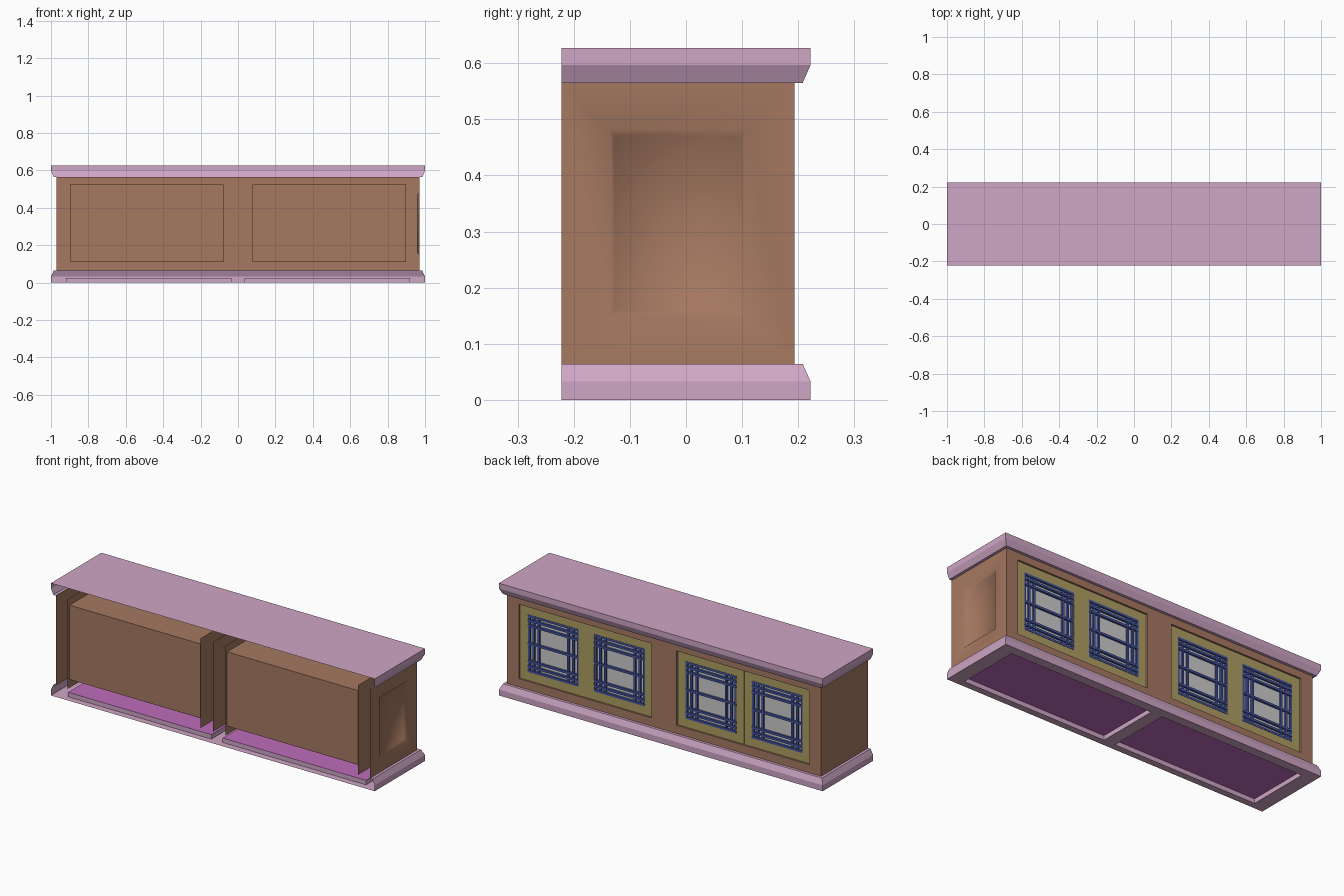
import bpy, bmesh

if "Cube" in bpy.data.objects:
    bpy.data.objects.remove(bpy.data.objects["Cube"])

def material(name, r, g, b):
    m = bpy.data.materials.new(name)
    m.diffuse_color = (r, g, b, 1)
    m.use_nodes = True
    m.node_tree.nodes["Principled BSDF"].inputs["Base Color"].default_value = m.diffuse_color
    return m

PINK = material("pink_trim", .62, .38, .56)
FLOOR = material("floor_magenta", .52, .15, .5)
BROWN = material("brown_wood", .38, .19, .12)
TAN = material("tan_wood", .42, .34, .12)
BLUE = material("blue_lattice", .06, .09, .36)

def build(name, verts, faces, mat=None, smooth=False):
    me = bpy.data.meshes.new(name)
    me.from_pydata(verts, [], faces)
    if mat:
        me.materials.append(mat)
    for p in me.polygons:
        p.use_smooth = smooth
    ob = bpy.data.objects.new(name, me)
    bpy.context.collection.objects.link(ob)
    return ob

def quads(name, quad_list, mat=None):
    """Mesh from separate four-corner faces."""
    verts = [v for q in quad_list for v in q]
    return build(name, verts, [tuple(range(i, i + 4)) for i in range(0, len(verts), 4)], mat)

def boxes(name, bounds, mat=None):
    """One mesh of axis-aligned boxes (x0, x1, y0, y1, z0, z1)."""
    bm = bmesh.new()
    for x0, x1, y0, y1, z0, z1 in bounds:
        vs = bmesh.ops.create_cube(bm, size=1)["verts"]
        for v in vs:
            v.co = (x1 if v.co.x > 0 else x0, y1 if v.co.y > 0 else y0, z1 if v.co.z > 0 else z0)
    ob = build(name, [], [], mat)
    bm.to_mesh(ob.data)
    bm.free()
    return ob

def flat_y(x0, x1, z0, z1, y):
    return [(x1, y, z0), (x0, y, z0), (x0, y, z1), (x1, y, z1)]

def flat_z(x0, x1, y0, y1, z):
    return [(x0, y0, z), (x1, y0, z), (x1, y1, z), (x0, y1, z)]

def flat_x(x, y0, y1, z0, z1):
    return [(x, y0, z0), (x, y1, z0), (x, y1, z1), (x, y0, z1)]

BACK, FACE = -.222, .193
LOW, HIGH = .064, .565
SIDE = .97
NX0, NX1, NZ0, NZ1 = .077, .897, .11, .525   # niche opening

def moulding(profile):
    """Sweep (x, y, z) profile points round three sides, open at the rear."""
    rows = [[(x, BACK, z), (x, y, z), (-x, y, z), (-x, BACK, z)] for x, y, z in profile]
    return [[a[i], a[i + 1], b[i + 1], b[i]] for a, b in zip(rows, rows[1:]) for i in range(3)]

# Top slab: hollow shell with a chamfered lower edge
quads("top_slab", moulding([(1, .222, .627), (1, .222, .597), (.985, .208, HIGH), (SIDE, FACE, HIGH)])
      + [flat_z(-1, 1, BACK, .222, .627)], PINK)

# Base plinth with two raised recesses in its underside
RX0, RX1, RY0, RY1, RZ = .035, .92, -.185, .17, .025
base = moulding([(SIDE, FACE, LOW), (.985, .208, LOW), (1, .222, .033), (1, .222, 0)])
for x0, x1 in ((-1, -RX1), (-RX0, RX0), (RX1, 1)):
    base.append(flat_z(x0, x1, BACK, .222, 0)[::-1])
for x0, x1 in ((-RX1, -RX0), (RX0, RX1)):
    base += [flat_z(x0, x1, BACK, RY0, 0)[::-1], flat_z(x0, x1, RY1, .222, 0)[::-1],
             flat_y(x0, x1, 0, RZ, RY0), flat_y(x0, x1, 0, RZ, RY1)[::-1],
             flat_x(x0, RY0, RY1, 0, RZ), flat_x(x1, RY0, RY1, 0, RZ)[::-1]]
quads("base_plinth", base, PINK)
quads("base_floor", [flat_z(x0, x1, RY0, RY1, RZ)[::-1]
                     for x0, x1 in ((-RX1, -RX0), (RX0, RX1))], FLOOR)

# Face frame around the two niches
frame = [flat_y(-SIDE, SIDE, LOW, NZ0, FACE), flat_y(-SIDE, SIDE, NZ1, HIGH, FACE)]
frame += [flat_y(a, b, NZ0, NZ1, FACE) for a, b in ((-SIDE, -NX1), (-NX0, NX0), (NX1, SIDE))]
quads("face_frame", frame, BROWN)

# Plain left side and centre divider
quads("left_side", [flat_x(-SIDE, BACK, FACE, LOW, HIGH)[::-1]], BROWN)
quads("centre_divider", [flat_x(0, BACK, FACE, LOW, HIGH)], BROWN)

# Right side with one sunken bevelled panel
rings = [(SIDE, BACK, FACE, LOW, HIGH), (SIDE, -.135, .105, .148, .482), (.957, -.128, .098, .16, .47)]
verts = [v for r in rings for v in flat_x(*r)]
faces = [(r + i, r + (i + 1) % 4, r + 4 + (i + 1) % 4, r + 4 + i) for r in (0, 4) for i in range(4)]
build("right_side", verts, faces + [(8, 9, 10, 11)], BROWN, smooth=True)

# Niches: full-height side panels, shelf, ceiling and back
for label, x0, x1 in (("left", -NX1, -NX0), ("right", NX0, NX1)):
    quads(label + "_niche", [flat_x(x0, BACK, FACE, LOW, HIGH), flat_x(x1, BACK, FACE, LOW, HIGH)[::-1],
                             flat_z(x0, x1, -.205, FACE, NZ0), flat_z(x0, x1, -.205, FACE, NZ1)[::-1],
                             flat_y(x0, x1, NZ0, NZ1, -.205)], BROWN)

def door(name, x0, x1):
    """Framed glass door with a paired-bar lattice."""
    b, y0, y1 = .047, .163, .183
    wx0, wx1, wz0, wz1 = x0 + b, x1 - b, NZ0 + b, NZ1 - b
    boxes(name + "_frame", [(x0, wx0, y0, y1, NZ0, NZ1), (wx1, x1, y0, y1, NZ0, NZ1),
                            (wx0, wx1, y0, y1, NZ0, wz0), (wx0, wx1, y0, y1, wz1, NZ1)], TAN)
    boxes(name + "_glass", [(wx0, wx1, .169, .173, wz0, wz1)])
    w, h, t = wx1 - wx0, wz1 - wz0, .006
    bars = []
    for f in (.02, .11, .21, .79, .89, .98):
        c = wx0 + f * w
        bars.append((c - t, c + t, .168, .182, wz0, wz1))
    for f in (.02, .1, .19, .5, .81, .9, .98):
        c = wz0 + f * h
        bars.append((wx0, wx1, .167, .184, c - t, c + t))
    boxes(name + "_lattice", bars, BLUE)

# Four doors, two per niche
mid = (NX0 + NX1) / 2
for name, a, b in (("outer_left_door", -NX1, -mid), ("inner_left_door", -mid, -NX0),
                   ("inner_right_door", NX0, mid), ("outer_right_door", mid, NX1)):
    door(name, a + .001, b - .001)
